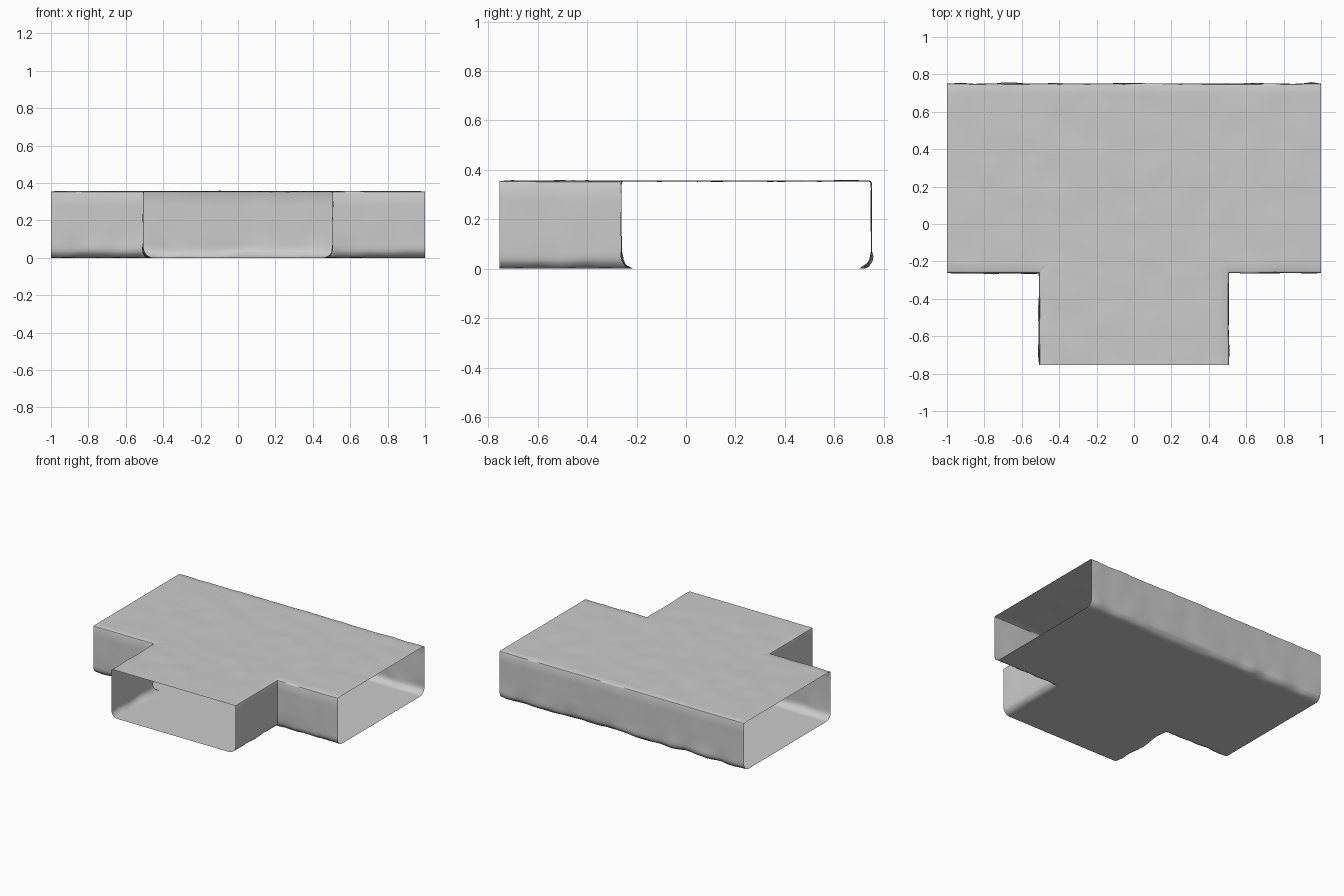
import bpy, bmesh, math
from mathutils import Vector, noise

if "Cube" in bpy.data.objects:
    bpy.data.objects.remove(bpy.data.objects["Cube"], do_unlink=True)

HEIGHT, BACK, FRONT, NOTCH, STEM = 0.355, 0.75, -0.755, -0.262, 0.507

stone = bpy.data.materials.new("pale grey stone")
stone.use_nodes = True
grey = (0.6, 0.6, 0.6, 1)
stone.diffuse_color = grey
stone.node_tree.nodes["Principled BSDF"].inputs["Base Color"].default_value = grey

# T-shaped tunnel block raised from its floor plan
bm = bmesh.new()
half = [(STEM, FRONT), (STEM, NOTCH), (1, NOTCH), (1, BACK)]
plan = half + [(-x, y) for x, y in reversed(half)]
floor = bm.faces.new([bm.verts.new((x, y, 0)) for x, y in plan])
raised = bmesh.ops.extrude_face_region(bm, geom=[floor], use_keep_orig=True)["geom"]
for v in raised:
    if isinstance(v, bmesh.types.BMVert):
        v.co.z = HEIGHT
bmesh.ops.recalc_face_normals(bm, faces=bm.faces)


def at_opening(co):
    return abs(abs(co.x) - 1) < 1e-4 or abs(co.y - FRONT) < 1e-4


def wall_edges(z):
    """Horizontal wall edges at one height, leaving out the open ends."""
    return [e for e in bm.edges
            if all(abs(v.co.z - z) < 1e-4 for v in e.verts)
            and not at_opening((e.verts[0].co + e.verts[1].co) / 2)]


# Rounded foot and a crisp, slightly softened roof edge
for z, radius, segments in ((0, 0.05, 4), (HEIGHT, 0.01, 2)):
    bmesh.ops.bevel(bm, geom=wall_edges(z), offset=radius, segments=segments,
                    profile=0.5, affect='EDGES')

# Three open ends
ends = [f for f in bm.faces if all(at_opening(v.co) for v in f.verts)
        and at_opening(f.calc_center_median())]
bmesh.ops.delete(bm, geom=ends, context='FACES')


# Regular cuts give the surface enough points to undulate
def slice_along(axis, start, stop, step):
    normal = Vector((0, 0, 0))
    normal[axis] = 1
    for i in range(1, math.ceil((stop - start) / step)):
        bmesh.ops.bisect_plane(bm, geom=bm.verts[:] + bm.edges[:] + bm.faces[:],
                               dist=1e-4, plane_co=normal * (start + i * step),
                               plane_no=normal)


slice_along(0, -1, 1, 0.05)
slice_along(1, FRONT, BACK, 0.05)
slice_along(2, 0, HEIGHT, 0.07)

# Gentle hand-worked unevenness, rougher at the foot
bm.normal_update()
moves = []
for v in bm.verts:
    if v.co.z < 1e-4 or at_opening(v.co):
        continue
    rough = 0.012 if v.co.z < 0.06 else 0.005
    moves.append((v, v.normal * rough * noise.noise(v.co * 9)))
for v, move in moves:
    v.co += move
    v.co.z = max(v.co.z, 0)

mesh = bpy.data.meshes.new("tunnel_junction")
bm.to_mesh(mesh)
bm.free()
mesh.materials.append(stone)
tunnel = bpy.data.objects.new("tunnel_junction", mesh)
bpy.context.collection.objects.link(tunnel)
bpy.ops.object.select_all(action='DESELECT')
tunnel.select_set(True)
bpy.context.view_layer.objects.active = tunnel
bpy.ops.object.shade_smooth_by_angle(angle=math.radians(40))
